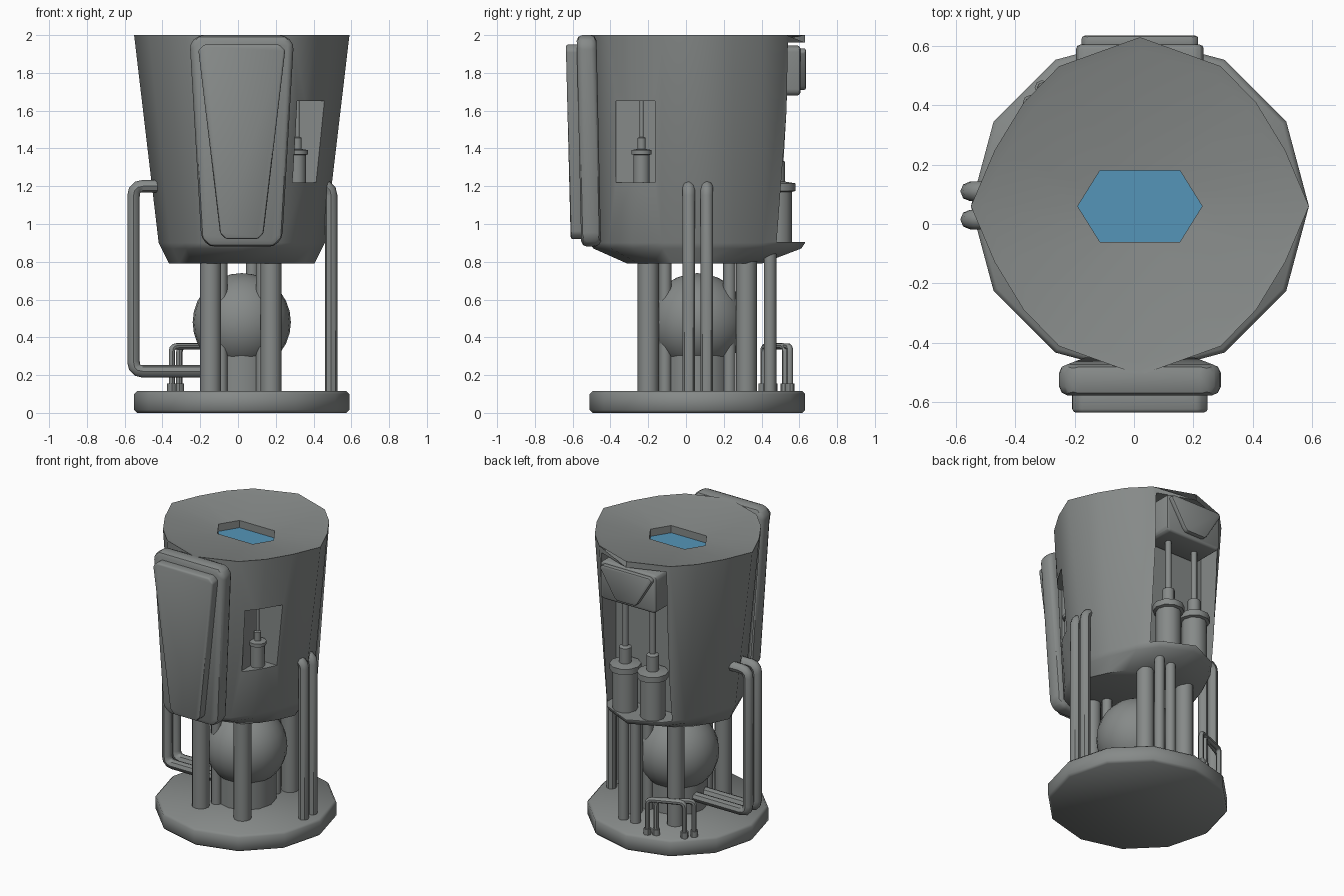
import bpy, bmesh, math
from mathutils import Vector

if "Cube" in bpy.data.objects:
    bpy.data.objects.remove(bpy.data.objects["Cube"])

CX, CY = 0.02, 0.06


def material(name, rgb):
    m = bpy.data.materials.new(name)
    m.diffuse_color = (*rgb, 1)
    m.use_nodes = True
    m.node_tree.nodes["Principled BSDF"].inputs["Base Color"].default_value = m.diffuse_color
    return m


GRAY = material("steel_gray", (0.24, 0.255, 0.25))
BLUE = material("liquid_blue", (0.09, 0.30, 0.48))


def activate(o):
    bpy.ops.object.select_all(action='DESELECT')
    o.select_set(True)
    bpy.context.view_layer.objects.active = o


def smooth(o, deg=45):
    activate(o)
    bpy.ops.object.shade_smooth_by_angle(angle=math.radians(deg))


def loft(name, rings, mat=GRAY, deg=45, bevel=0):
    """Skin a stack of equal-length rings and cap both ends."""
    bm = bmesh.new()
    vs = [[bm.verts.new(p) for p in r] for r in rings]
    n = len(rings[0])
    for a, b in zip(vs, vs[1:]):
        for i in range(n):
            j = (i + 1) % n
            bm.faces.new((a[i], a[j], b[j], b[i]))
    bm.faces.new(vs[0][::-1])
    bm.faces.new(vs[-1])
    bmesh.ops.recalc_face_normals(bm, faces=bm.faces)
    me = bpy.data.meshes.new(name)
    bm.to_mesh(me)
    bm.free()
    o = bpy.data.objects.new(name, me)
    bpy.context.collection.objects.link(o)
    me.materials.append(mat)
    if bevel:
        m = o.modifiers.new("bevel", 'BEVEL')
        m.width, m.segments, m.limit_method = bevel, 2, 'ANGLE'
        activate(o)
        bpy.ops.object.modifier_apply(modifier="bevel")
    smooth(o, deg)
    return o


def turned(name, x, y, profile, sides=12, deg=45):
    """Vertical turned part from (radius, z) pairs."""
    return loft(name, [[(x + r * math.cos(math.tau * i / sides), y + r * math.sin(math.tau * i / sides), z)
                        for i in range(sides)] for r, z in profile], deg=deg)


def plate(name, half_top, half_bot, z0, z1, yb, yf, bevel, tilt=0.0, corner=0.045):
    """Trapezoid plate with clipped corners, facing along y."""
    c = corner
    pts = [(-half_bot + c, z0), (half_bot - c, z0), (half_bot, z0 + c), (half_top, z1 - c),
           (half_top - c, z1), (-half_top + c, z1), (-half_top, z1 - c), (-half_bot, z0 + c)]
    rings = [[(CX + x, y - tilt * (z - 0.9), z) for x, z in pts] for y in (yb, yf)]
    return loft(name, rings, bevel=bevel, deg=40)


def box(name, x0, x1, y0, y1, z0, z1):
    return loft(name, [[(x0, y0, z), (x1, y0, z), (x1, y1, z), (x0, y1, z)] for z in (z0, z1)], deg=30)


def pipe(name, pts, r, bend=0.05):
    """Round tube along a path with rounded corners."""
    pts = [Vector(p) for p in pts]
    path = [pts[0]]
    for a, b, c in zip(pts, pts[1:], pts[2:]):
        p, q = b + (a - b).normalized() * bend, b + (c - b).normalized() * bend
        path += [p * (1 - t) ** 2 + b * 2 * t * (1 - t) + q * t * t for t in (0, 0.33, 0.67, 1)]
    path.append(pts[-1])
    cu = bpy.data.curves.new(name, 'CURVE')
    cu.dimensions, cu.bevel_depth, cu.bevel_resolution, cu.use_fill_caps = '3D', r, 2, True
    s = cu.splines.new('POLY')
    s.points.add(len(path) - 1)
    for sp, p in zip(s.points, path):
        sp.co = (*p, 1)
    o = bpy.data.objects.new(name, cu)
    bpy.context.collection.objects.link(o)
    cu.materials.append(GRAY)
    activate(o)
    bpy.ops.object.convert(target='MESH')
    smooth(bpy.context.object)


# --- tank body: faceted oval rings, narrowing in x towards the bottom
quarter = [(0, 0.57), (21, 0.525), (41.63, 0.525), (60, 0.545), (90, 0.57)]
polar = quarter + [(180 - a, r) for a, r in quarter[-2::-1]]
polar += [(a + 180, r) for a, r in polar[1:-1]]


def ring(rx, ry, z, cy=CY):
    return [(CX + r / 0.57 * rx * math.cos(math.radians(a)),
             cy + r / 0.57 * ry * math.sin(math.radians(a)), z) for a, r in polar]


def hex_ring(z):
    out = []
    for a, _ in polar:
        c, s = math.cos(math.radians(a)), math.sin(math.radians(a))
        r = min(0.12 / max(abs(s), 1e-6), 0.0252 / (0.12 * abs(c) + 0.075 * abs(s)))
        out.append((CX + r * c, CY + r * s, z))
    return out


body = loft("tank_body", [ring(0.385, 0.355, 0.79, 0.045), ring(0.425, 0.55, 0.87),
                          ring(0.44, 0.57, 0.90), ring(0.57, 0.57, 2.0),
                          ring(0.53, 0.53, 1.99), hex_ring(1.95), hex_ring(1.885)])

# --- recesses at the back and on the front right
cutters = [box("back_recess_cutter", -0.23, 0.27, 0.38, 0.8, 0.905, 1.96),
           box("side_recess_cutter", 0.28, 0.8, -0.37, -0.165, 1.22, 1.65)]
for c in cutters:
    c.hide_render = True
    m = body.modifiers.new("cut", 'BOOLEAN')
    m.operation, m.object, m.solver = 'DIFFERENCE', c, 'EXACT'
    activate(body)
    bpy.ops.object.modifier_apply(modifier="cut")
    bpy.data.objects.remove(c)
smooth(body, 50)

# --- blue liquid in the top opening
pool_pts = [(0.21, 0), (0.135, 0.12), (-0.135, 0.12), (-0.21, 0), (-0.135, -0.12), (0.135, -0.12)]
loft("pool", [[(CX + x, CY + y, z) for x, y in pool_pts] for z in (1.893, 1.9)], BLUE)

# --- front shield and its raised panel
plate("front_shield", 0.275, 0.215, 0.88, 2.0, -0.45, -0.555, 0.03, 0.022)
plate("front_panel", 0.23, 0.115, 0.92, 1.95, -0.53, -0.61, 0.012, 0.025, 0.03)

# --- back housing over the pistons
plate("back_housing", 0.215, 0.215, 1.68, 1.945, 0.38, 0.605, 0.015, corner=0.02)
plate("back_housing_plate", 0.2, 0.09, 1.71, 1.93, 0.59, 0.635, 0.01, corner=0.02)


# --- pistons: barrel, collar, neck, rod
def piston(name, x, y, z, s, rod_top):
    turned(name, x, y, [(0.08 * s, z), (0.08 * s, z + 0.27 * s), (0.1 * s, z + 0.275 * s),
                        (0.1 * s, z + 0.315 * s), (0.04 * s, z + 0.325 * s), (0.04 * s, z + 0.43 * s),
                        (0.02 * s, z + 0.44 * s), (0.02 * s, rod_top)], 10)


for side in (-1, 1):
    piston("back_piston", CX + 0.105 * side, 0.485, 0.9, 1, 1.72)
piston("side_piston", 0.315, -0.235, 1.215, 0.56, 1.66)

# --- base, pedestal and sphere
turned("base_disc", CX, CY, [(0.555, 0), (0.57, 0.015), (0.57, 0.10), (0.555, 0.115)], 12, 60)
turned("pedestal", CX, CY, [(0.19, 0.1), (0.19, 0.33)])
bpy.ops.mesh.primitive_uv_sphere_add(segments=24, ring_count=14, radius=0.26, location=(CX, CY, 0.48))
sphere = bpy.context.object
sphere.name = "sphere_vessel"
sphere.data.materials.append(GRAY)
smooth(sphere)

# --- legs and thin vertical pipes
for sx in (-1, 1):
    for sy in (-1, 1):
        turned("leg", CX - 0.005 + 0.16 * sx, CY + 0.26 * sy, [(0.056, 0.1), (0.056, 0.82)])
        turned("inner_pipe", CX + 0.108 * sx, CY + 0.17 * sy, [(0.033, 0.1), (0.033, 0.82)])
for x in (0.075, 0.165):
    turned("back_pipe", x, 0.445, [(0.033, 0.1), (0.033, 0.86)])

# --- side pipes, a pair on each side
for y in (0.015, 0.11):
    pipe("right_pipe", [(0.493, y, 0.1), (0.493, y, 1.2), (0.38, y, 1.2)], 0.033)
    pipe("left_pipe", [(-0.1, y, 0.22), (-0.553, y, 0.22), (-0.553, y, 1.2), (-0.36, y, 1.2)], 0.033)

# --- two small handrails on the base with sockets
for a, b in (((-0.14, 0.525), (-0.35, 0.41)), ((-0.09, 0.55), (-0.31, 0.46))):
    pipe("handrail", [(*a, 0.1), (*a, 0.353), (*b, 0.353), (*b, 0.1)], 0.017, 0.03)
    for x, y in (a, b):
        turned("rail_socket", x, y, [(0.025, 0.1), (0.025, 0.155)], 8)
